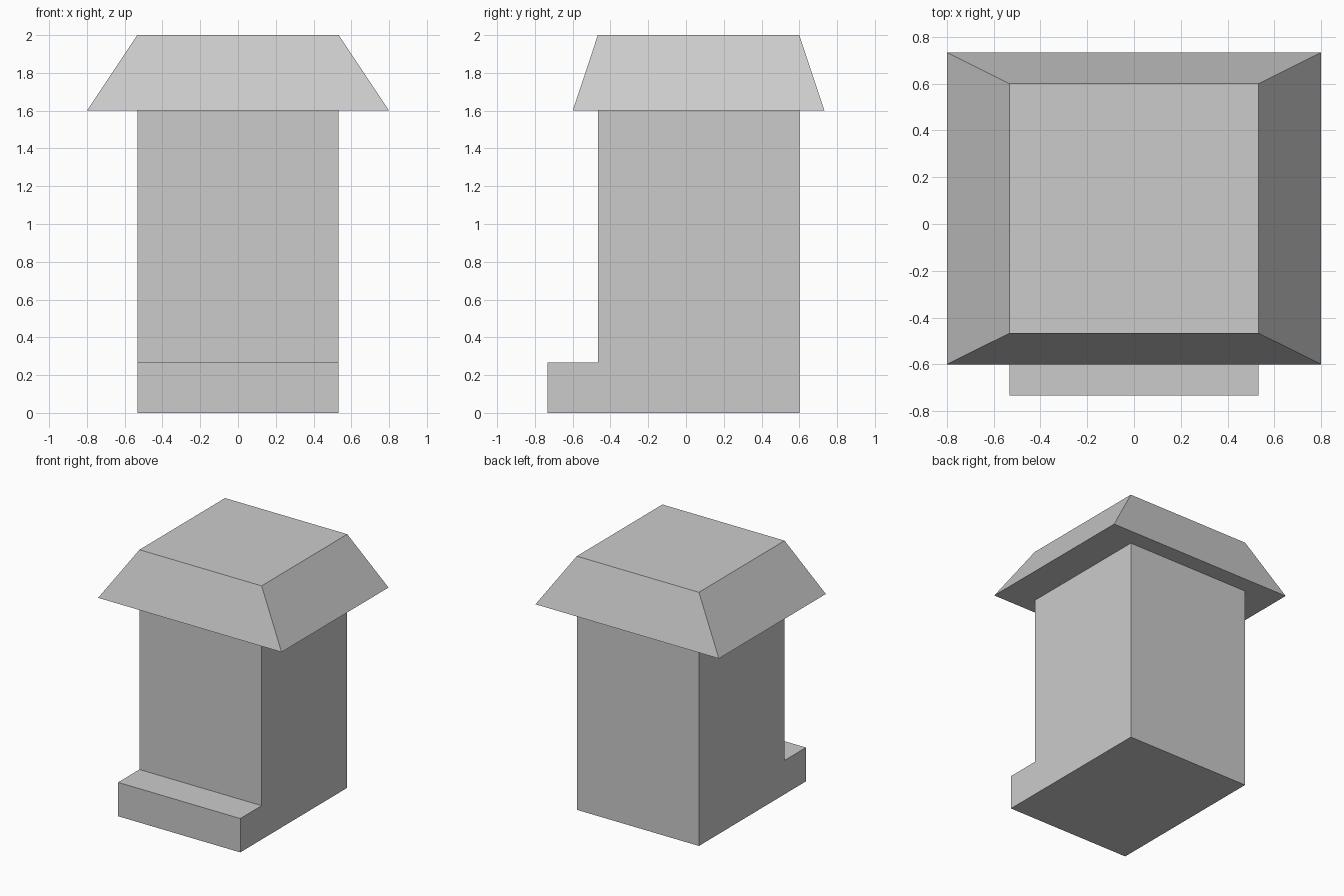
import bpy
import bmesh

cube = bpy.data.objects.get("Cube")
if cube:
    bpy.data.objects.remove(cube, do_unlink=True)

grey = bpy.data.materials.new("plain grey")
grey.use_nodes = True
colour = (0.6, 0.6, 0.6, 1)
grey.diffuse_color = colour
grey.node_tree.nodes["Principled BSDF"].inputs["Base Color"].default_value = colour


def block(name, half_width, front, back, bottom, top, inset_x=0, inset_y=0):
    """A flat-faced box whose top can be drawn in to make a hipped shape."""
    bm = bmesh.new()
    bmesh.ops.create_cube(bm, size=2)
    for v in bm.verts:
        upper = v.co.z > 0
        side = 1 if v.co.x > 0 else -1
        v.co.x = side * (half_width - inset_x * upper)
        v.co.y = back - inset_y * upper if v.co.y > 0 else front + inset_y * upper
        v.co.z = top if upper else bottom
    mesh = bpy.data.meshes.new(name)
    bm.to_mesh(mesh)
    bm.free()
    mesh.materials.append(grey)
    obj = bpy.data.objects.new(name, mesh)
    bpy.context.collection.objects.link(obj)
    return obj


# Tall body, front step and overhanging roof with a flat top
block("body", 0.533, -0.467, 0.6, 0, 1.6)
block("front_step", 0.533, -0.733, -0.467, 0, 0.267)
block("roof", 0.8, -0.6, 0.733, 1.6, 2, inset_x=0.267, inset_y=0.133)
